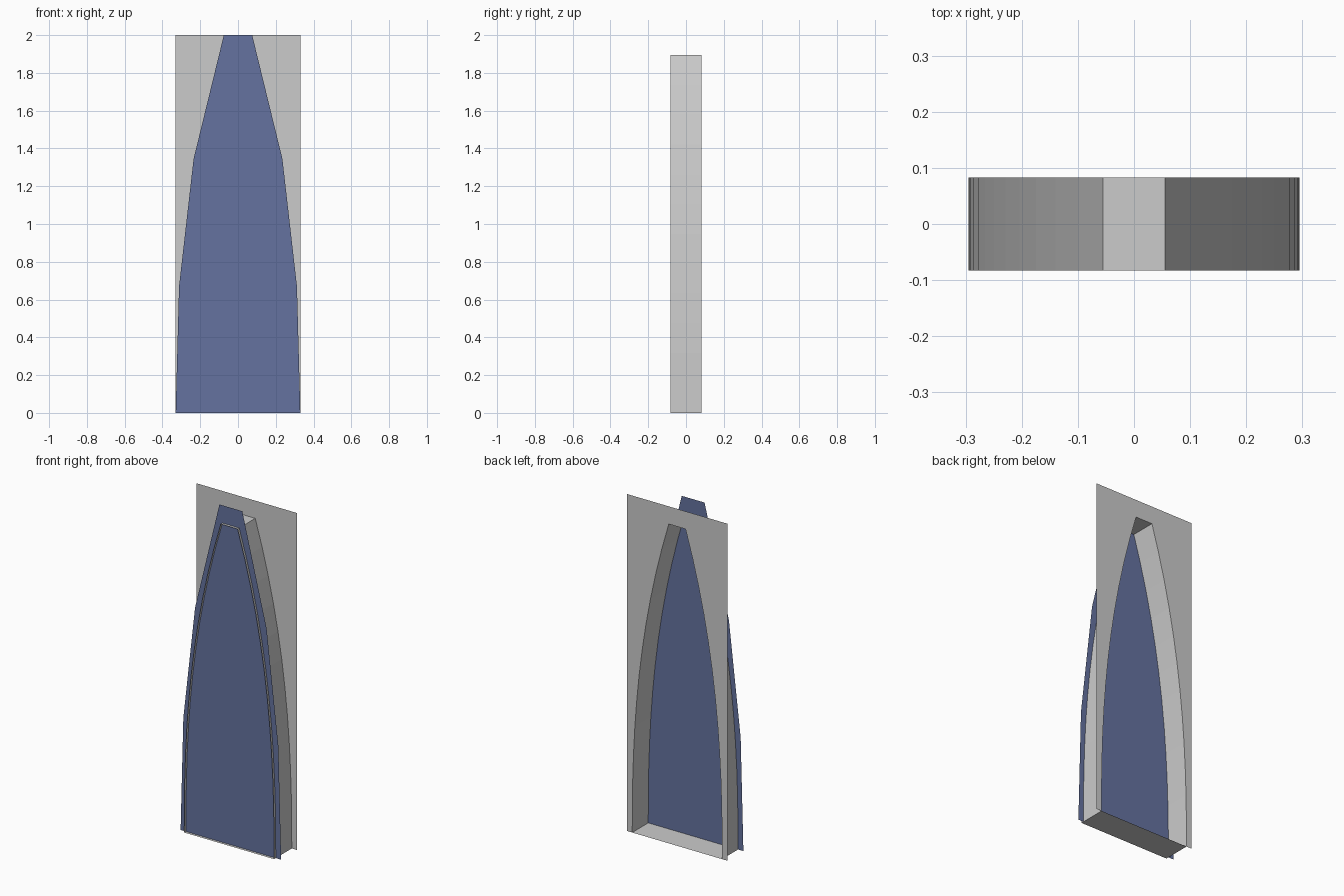
import bpy

if "Cube" in bpy.data.objects:
    bpy.data.objects.remove(bpy.data.objects["Cube"])

BACK, FRONT, PANE = 0.083, -0.083, -0.067
N = 12


def make_object(name, verts, faces):
    mesh = bpy.data.meshes.new(name)
    mesh.from_pydata(verts, [], faces)
    mesh.update()
    obj = bpy.data.objects.new(name, mesh)
    bpy.context.collection.objects.link(obj)
    return obj


# right half of the tapering arch opening, bottom to top
half = [(0.295 - 0.24 * (i / N) ** 2.4, 1.895 * i / N) for i in range(N + 1)]
outline = half + [(-x, z) for x, z in reversed(half)]
count = len(outline)

# thin reveal lining the opening: sides, flat top and sill
verts = [(x, y, z) for y in (FRONT, BACK) for x, z in outline]
faces = [(i, (i + 1) % count, (i + 1) % count + count, i + count) for i in range(count)]
make_object("window_reveal", verts, faces)

# flat wall behind, with the arch opening cut down to its base
W, H = 0.33, 2.0
verts, faces = [], []
for s in (1, -1):
    base = len(verts)
    for x, z in half + [(half[-1][0], H)]:
        verts += [(s * x, BACK, z), (s * W, BACK, z)]
    for i in range(N + 1):
        a = base + 2 * i
        quad = (a, a + 1, a + 3, a + 2)
        faces.append(quad if s > 0 else quad[::-1])
# strip above the opening
row = 2 * (N + 2)
faces.append((row + 2 * N, 2 * N, 2 * N + 2, row + 2 * N + 2))
make_object("wall_panel", verts, faces)

# blue pane with a coarser outline, set just inside the front edge
pane_half = [(0.33, 0), (0.312, 0.67), (0.235, 1.345), (0.075, 2.0)]
pane = pane_half + [(-x, z) for x, z in reversed(pane_half)]
glass = make_object("glass_pane", [(x, PANE, z) for x, z in pane],
                    [tuple(range(len(pane)))])
blue = bpy.data.materials.new("blue_glass")
blue.diffuse_color = (0.13, 0.17, 0.35, 1)
blue.use_nodes = True
blue.node_tree.nodes["Principled BSDF"].inputs["Base Color"].default_value = blue.diffuse_color
glass.data.materials.append(blue)
